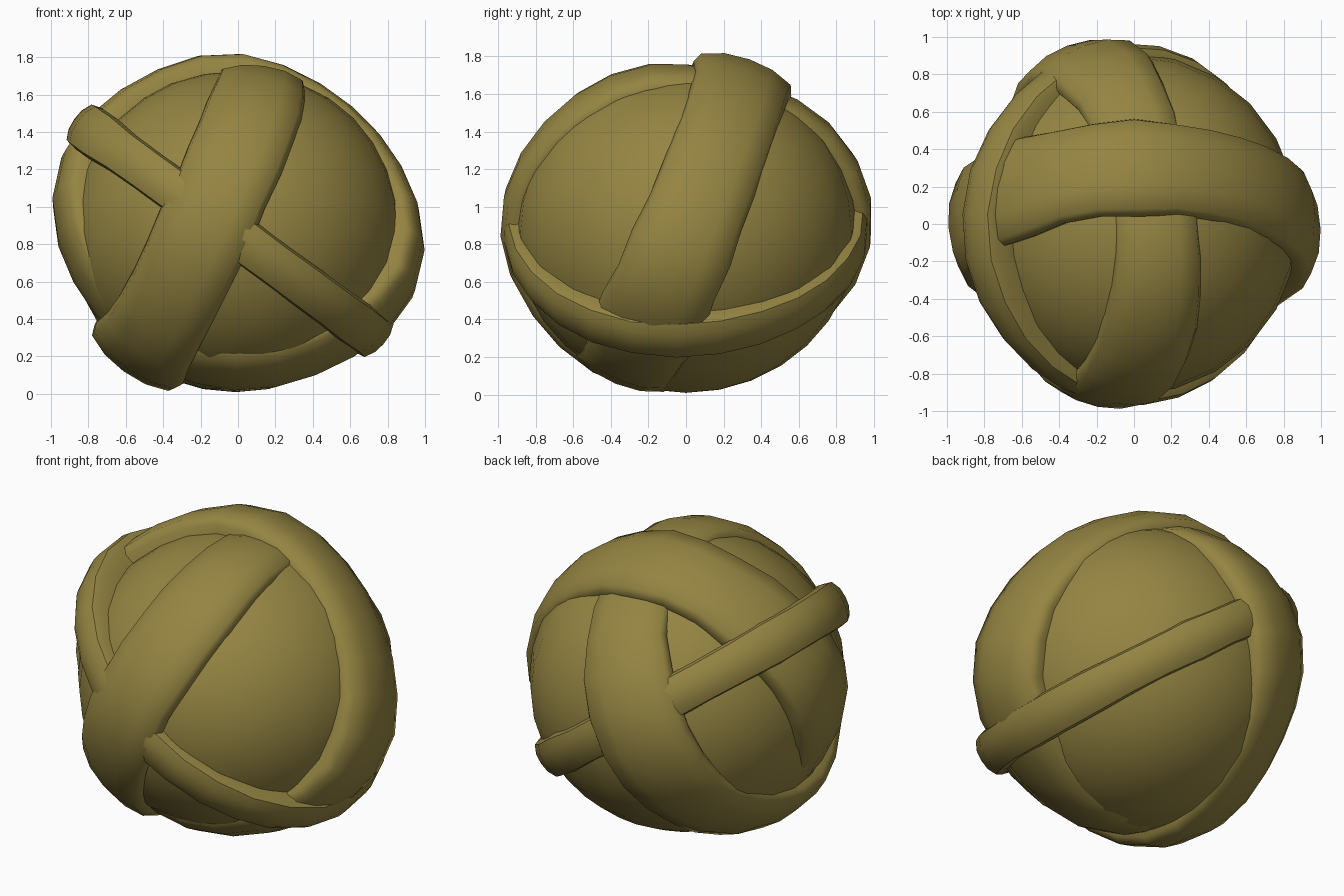
import bpy, bmesh, math, random
from mathutils import Vector

random.seed(4)
scene_cube = bpy.data.objects.get("Cube")
if scene_cube:
    bpy.data.objects.remove(scene_cube)

CENTRE = Vector((0, 0, 0.9))
SQUASH = 0.96

olive = bpy.data.materials.new("olive straw")
olive.use_nodes = True
colour = (0.30, 0.235, 0.055, 1)
olive.diffuse_color = colour
bsdf = olive.node_tree.nodes["Principled BSDF"]
bsdf.inputs["Base Color"].default_value = colour
bsdf.inputs["Roughness"].default_value = 0.8


def finish(name, bm):
    """Turn a bmesh into a smooth-shaded, coloured part."""
    bmesh.ops.recalc_face_normals(bm, faces=bm.faces)
    mesh = bpy.data.meshes.new(name)
    bm.to_mesh(mesh)
    bm.free()
    obj = bpy.data.objects.new(name, mesh)
    bpy.context.collection.objects.link(obj)
    mesh.materials.append(olive)
    bpy.ops.object.select_all(action='DESELECT')
    obj.select_set(True)
    bpy.context.view_layer.objects.active = obj
    bpy.ops.object.shade_smooth_by_angle(angle=math.radians(50))
    return obj


# cross-section: (fraction of half width, height relative to the band surface)
PROFILE = [(-0.97, -0.18), (-1, -0.065), (-0.87, -0.02), (-0.45, 0), (0, 0.004),
           (0.45, 0), (0.87, -0.02), (1, -0.065), (0.97, -0.18)]


def band(name, normal, offset, half_width, radius, bumps=(), segments=26):
    """Strip wrapped round the ball; bumps lift it where it crosses others."""
    n = Vector(normal).normalized()
    u = n.orthogonal().normalized()
    v = n.cross(u)
    bumps = [(Vector(d).normalized(), h, s) for d, h, s in bumps]
    bm = bmesh.new()
    rings = []
    for i in range(segments):
        t = math.tau * i / segments
        along = u * math.cos(t) + v * math.sin(t)
        mid = along * math.cos(offset) + n * math.sin(offset)
        r = radius + sum(h * math.exp(-(mid.angle(d) / s) ** 2) for d, h, s in bumps)
        wobble = random.uniform(0.95, 1.05)
        ring = []
        for w, height in PROFILE:
            a = offset + w * half_width * wobble
            p = (along * math.cos(a) + n * math.sin(a)) * (r + height)
            p.z *= SQUASH
            ring.append(bm.verts.new(CENTRE + p))
        rings.append(ring)
    for i, ring in enumerate(rings):
        nxt = rings[(i + 1) % segments]
        for j in range(len(PROFILE)):
            k = (j + 1) % len(PROFILE)
            bm.faces.new((ring[j], nxt[j], nxt[k], ring[k]))
    return finish(name, bm)


# inner ball, sitting slightly low inside the strips
bm = bmesh.new()
bmesh.ops.create_uvsphere(bm, u_segments=24, v_segments=16, radius=1)
for vert in bm.verts:
    x, y, z = vert.co
    vert.co = (0.893 * x - 0.012, 0.912 * y, 0.858 * z + 0.867)
finish("inner_ball", bm)

# wide strip up the front, under the crown and down the back
band("front_band", (0.919, 0.073, -0.386), -0.25, 0.29, 0.93,
     [((-0.2, -1, 0), 0.06, 0.6), ((-0.3, 1, 0), 0.085, 0.65),
      ((-0.6, -0.3, -0.75), 0.1, 0.6), ((0.1, 0.3, 0.85), -0.06, 0.45)])

# wide strip over the crown, down both sides and under the front
band("crown_band", (-0.05, 0.935, -0.37), -0.025, 0.305, 0.905,
     [((-0.1, 0.27, 0.85), 0.075, 0.5), ((0.9, -0.1, -0.3), 0.11, 0.6),
      ((-0.9, 0.1, 0.35), 0.11, 0.65), ((0, -0.3, -0.9), 0.045, 0.6)])

# narrow strip slanting round the middle
band("slanted_band", (0.605, 0, 0.796), -0.055, 0.135, 0.965,
     [((-0.85, 0, 0.6), 0.09, 0.75), ((0.78, -0.3, -0.6), 0.06, 0.7)])
